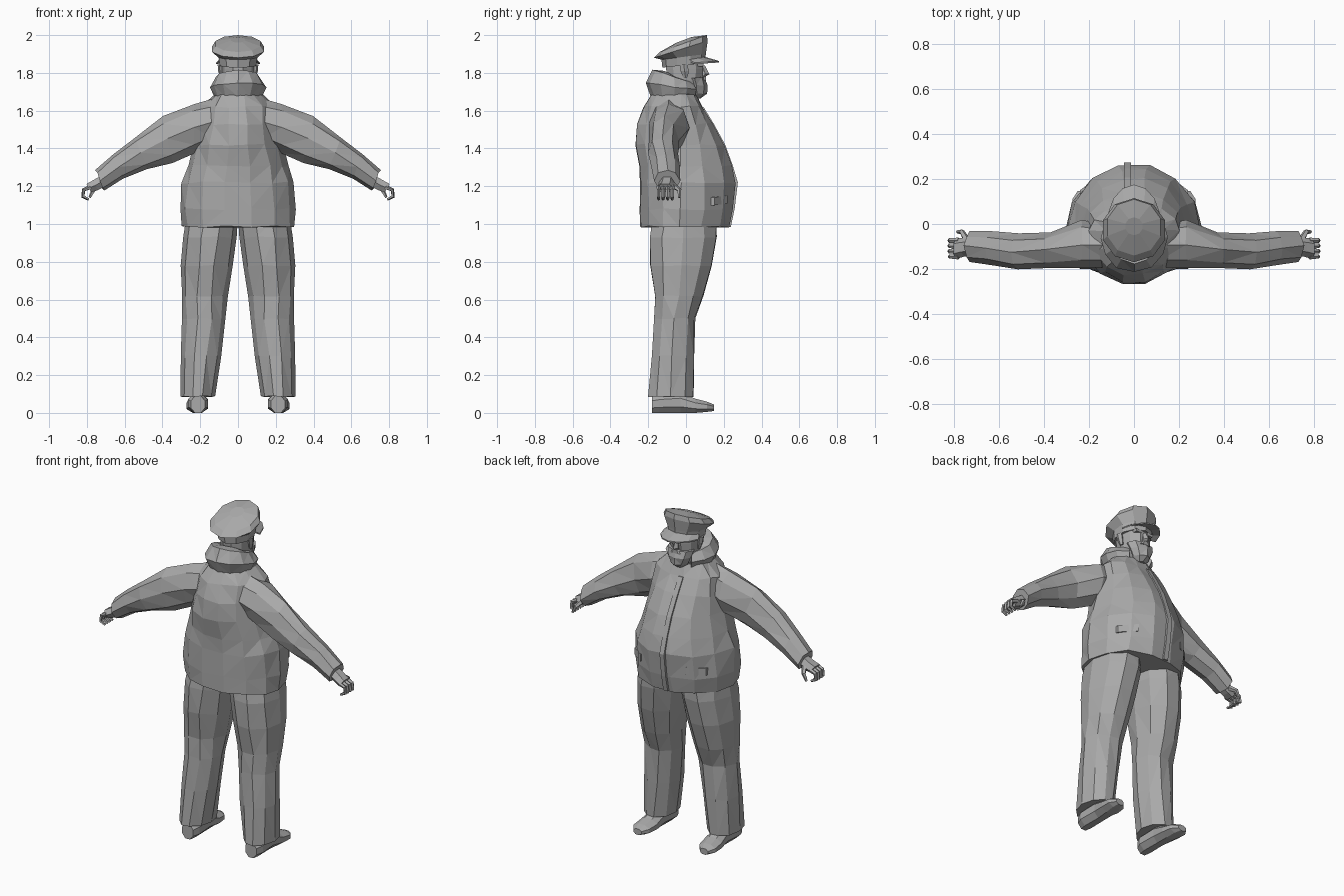
import bpy, bmesh, math, random
from mathutils import Vector as V

random.seed(4)
mat = bpy.data.materials.new("plain grey")
mat.diffuse_color = (0.4, 0.4, 0.4, 1)


def finish(bm, name, mirror=False):
    bmesh.ops.recalc_face_normals(bm, faces=bm.faces)
    me = bpy.data.meshes.new(name)
    bm.to_mesh(me)
    bm.free()
    me.materials.append(mat)
    ob = bpy.data.objects.new(name, me)
    bpy.context.collection.objects.link(ob)
    if mirror:
        ob.modifiers.new("mirror", 'MIRROR')
    return ob


def loft(name, rings, n=8, jitter=0.0, mirror=False, phase=0.0, tri=False):
    """Skin rings given as (centre, half axis a, half axis b, half axis -b)."""
    bm = bmesh.new()
    loops = []
    for c, a, b, b2 in rings:
        loop = []
        for i in range(n):
            t = 2 * math.pi * (i + phase) / n
            s = math.sin(t)
            p = V(c) + V(a) * math.cos(t) + (V(b) * s if s > 0 else V(b2) * -s)
            p += V([random.uniform(-jitter, jitter) for _ in range(3)])
            loop.append(bm.verts.new(p))
        loops.append(loop)
    for l0, l1 in zip(loops, loops[1:]):
        for i in range(n):
            j = (i + 1) % n
            bm.faces.new((l0[i], l0[j], l1[j], l1[i]))
    bm.faces.new(loops[0])
    bm.faces.new(loops[-1])
    if tri:
        bmesh.ops.triangulate(bm, faces=[f for f in bm.faces if len(f.verts) == 4])
    return finish(bm, name, mirror)


def level(z, x0, x1, y0, y1, ym=None, tilt=0.0):
    """Horizontal ring spanning x0..x1, y0..y1, rising by tilt toward the front."""
    ym = (y0 + y1) / 2 if ym is None else ym
    return (((x0 + x1) / 2, ym, z), ((x1 - x0) / 2, 0, 0),
            (0, y1 - ym, tilt), (0, y0 - ym, -tilt))


def upright(top, bot, y0, y1):
    """Ring across a limb, from its upper to its lower (x, z) edge."""
    t, b = V((top[0], 0, top[1])), V((bot[0], 0, bot[1]))
    c = (t + b) / 2 + V((0, (y0 + y1) / 2, 0))
    return (c, (0, (y1 - y0) / 2, 0), (t - b) / 2, (b - t) / 2)


def rod(name, pts, radii, n=5, mirror=True):
    """Tapered limb through a few points."""
    rings = []
    for i, (p, r) in enumerate(zip(pts, radii)):
        d = (V(pts[min(i + 1, len(pts) - 1)]) - V(pts[max(i - 1, 0)])).normalized()
        ref = V((0, 1, 0)) if abs(d.y) < 0.8 else V((1, 0, 0))
        a = d.cross(ref).normalized()
        b = d.cross(a)
        rings.append((p, a * r, b * r, -b * r))
    return loft(name, rings, n, mirror=mirror)


# Jacket body: z, half width, back, front
JACKET = [(0.985, 0.30, -0.245, 0.235), (1.08, 0.305, -0.25, 0.255),
          (1.22, 0.295, -0.25, 0.272), (1.31, 0.265, -0.255, 0.245),
          (1.42, 0.235, -0.275, 0.205), (1.53, 0.215, -0.265, 0.145),
          (1.62, 0.20, -0.23, 0.09), (1.685, 0.13, -0.19, 0.055)]
loft("jacket_body", [level(z, -w, w, b, f, -0.03) for z, w, b, f in JACKET],
     14, 0.006, tri=True)

# Overlapping front flap beside the opening
loft("jacket_flap", [level(z, -0.05, -0.008, f - 0.03, f + 0.008)
                     for z, w, b, f in JACKET[:-1]], 4, phase=0.5)

# Pocket flaps on the lower sides of the front
loft("pocket_flap", [upright((0.15, 1.16), (0.15, 1.10), 0.19, 0.225),
                     upright((0.24, 1.15), (0.24, 1.09), 0.12, 0.155)],
     4, mirror=True, phase=0.5)

# Sleeves
loft("sleeve", [upright((0.12, 1.665), (0.14, 1.42), -0.19, 0.0),
                upright((0.23, 1.64), (0.23, 1.38), -0.195, 0.015),
                upright((0.40, 1.57), (0.35, 1.325), -0.195, -0.04),
                upright((0.55, 1.46), (0.48, 1.285), -0.20, -0.045),
                upright((0.66, 1.37), (0.61, 1.24), -0.18, -0.035),
                upright((0.755, 1.285), (0.71, 1.175), -0.165, -0.035)],
     8, 0.005, mirror=True, tri=True)

# Hands: palm, four curled fingers, thumb
loft("palm", [upright((0.72, 1.265), (0.69, 1.20), -0.14, -0.06),
              upright((0.77, 1.235), (0.74, 1.175), -0.145, -0.06),
              upright((0.805, 1.215), (0.775, 1.165), -0.155, -0.065)],
     6, mirror=True)
for i in range(4):
    y = -0.145 + i * 0.024
    r = 0.011 if i else 0.009
    rod("finger", [(0.78, y, 1.195), (0.817, y, 1.18), (0.82, y, 1.145), (0.79, y, 1.13)],
        [0.013, r, r, 0.007])
rod("thumb", [(0.745, -0.07, 1.205), (0.765, -0.035, 1.18), (0.785, -0.035, 1.14)],
    [0.016, 0.012, 0.007])

# Trouser legs: z, inner x, outer x, back, front
LEGS = [(1.02, 0.0, 0.275, -0.19, 0.17), (0.93, 0.005, 0.288, -0.20, 0.172),
        (0.78, 0.03, 0.303, -0.195, 0.145), (0.62, 0.055, 0.30, -0.172, 0.095),
        (0.50, 0.065, 0.292, -0.17, 0.052), (0.30, 0.09, 0.302, -0.188, 0.045),
        (0.085, 0.12, 0.306, -0.203, 0.042)]
loft("trouser_leg", [level(*r) for r in LEGS], 10, 0.005, mirror=True, tri=True)

# Shoes: y, half width, sole, top
SHOES = [(-0.18, 0.035, 0.0, 0.09), (-0.14, 0.05, 0.0, 0.10), (-0.03, 0.045, 0.0, 0.11),
         (0.05, 0.053, 0.0, 0.075), (0.11, 0.05, 0.005, 0.06), (0.147, 0.025, 0.01, 0.045)]
loft("shoe", [((0.212 + 0.08 * max(y, 0), y, (s + t) / 2), (w * 1.15, 0, 0),
               (0, 0, (t - s) * 0.54), (0, 0, (s - t) * 0.54)) for y, w, s, t in SHOES],
     8, mirror=True, phase=0.5)

# Bulky collar wrapped around the neck, open at the front
collar = []
for i in range(11):
    t = math.radians(35 + 29 * i)
    out = V((math.sin(t), math.cos(t), 0))
    back = (1 - math.cos(t)) / 2
    c = V((0.105 * out.x, -0.055 + 0.105 * out.y, 1.705 + 0.04 * back))
    h = 0.045 + 0.035 * back
    collar.append((c, out * (0.03 + 0.025 * back), out * -0.015 + V((0, 0, h)), (0, 0, -h)))
loft("collar", collar, 6, 0.004, tri=True)

# Head with jaw and beard
loft("head", [level(1.64, -0.07, 0.07, -0.11, 0.03), level(1.70, -0.07, 0.07, -0.10, 0.07),
              level(1.76, -0.085, 0.085, -0.105, 0.09),
              level(1.82, -0.088, 0.088, -0.11, 0.095),
              level(1.89, -0.09, 0.09, -0.11, 0.09)], 10)
loft("beard", [level(1.665, -0.025, 0.025, 0.03, 0.08),
               level(1.69, -0.05, 0.05, 0.0, 0.112),
               level(1.735, -0.072, 0.072, 0.0, 0.113),
               level(1.775, -0.085, 0.085, -0.01, 0.10)], 8, 0.003, tri=True)
loft("moustache", [level(1.76, -0.045, 0.045, 0.06, 0.108),
                   level(1.782, -0.02, 0.02, 0.06, 0.108)], 6)
loft("nose", [level(1.782, -0.018, 0.018, 0.06, 0.105), level(1.793, -0.019, 0.019, 0.06, 0.124),
              level(1.84, -0.008, 0.008, 0.06, 0.10)], 5, phase=0.25)
loft("brow", [level(1.835, 0.012, 0.065, 0.05, 0.098), level(1.85, 0.01, 0.07, 0.05, 0.10)],
     4, mirror=True, phase=0.5)
loft("ear", [level(1.775, 0.075, 0.095, -0.015, 0.01), level(1.81, 0.08, 0.105, -0.03, 0.015),
             level(1.845, 0.08, 0.108, -0.035, 0.01)], 5, mirror=True)

# Cap: band, then a crown that flares and tilts up at the front
loft("cap_crown", [level(1.84, -0.10, 0.10, -0.125, 0.10, tilt=0.012),
                   level(1.885, -0.108, 0.108, -0.13, 0.105, tilt=0.015),
                   level(1.925, -0.145, 0.145, -0.17, 0.115, tilt=0.045),
                   level(1.955, -0.125, 0.125, -0.14, 0.11, tilt=0.045),
                   level(1.975, -0.04, 0.04, -0.05, 0.03, tilt=0.015)], 10, phase=0.5)

# Cap peak: a thin curved plate sloping forward
bm = bmesh.new()
rows = []
for k in (0, 1):
    for dz in (0, -0.008):
        rows.append([])
        for i in range(7):
            t = math.radians(-75 + 25 * i)
            s, c = math.sin(t), math.cos(t)
            p = (0.105 * s, 0.11 * c - 0.01, 1.885 - 0.02 * (1 - c)) if k == 0 else \
                (0.12 * s, 0.175 * c + 0.0, 1.863 - 0.012 * (1 - c))
            rows[-1].append(bm.verts.new((p[0], p[1], p[2] + dz)))
for r0, r1 in ((0, 2), (2, 3), (3, 1), (1, 0)):
    for i in range(6):
        bm.faces.new((rows[r0][i], rows[r0][i + 1], rows[r1][i + 1], rows[r1][i]))
for i in (0, 6):
    bm.faces.new((rows[0][i], rows[2][i], rows[3][i], rows[1][i]))
finish(bm, "cap_peak")
